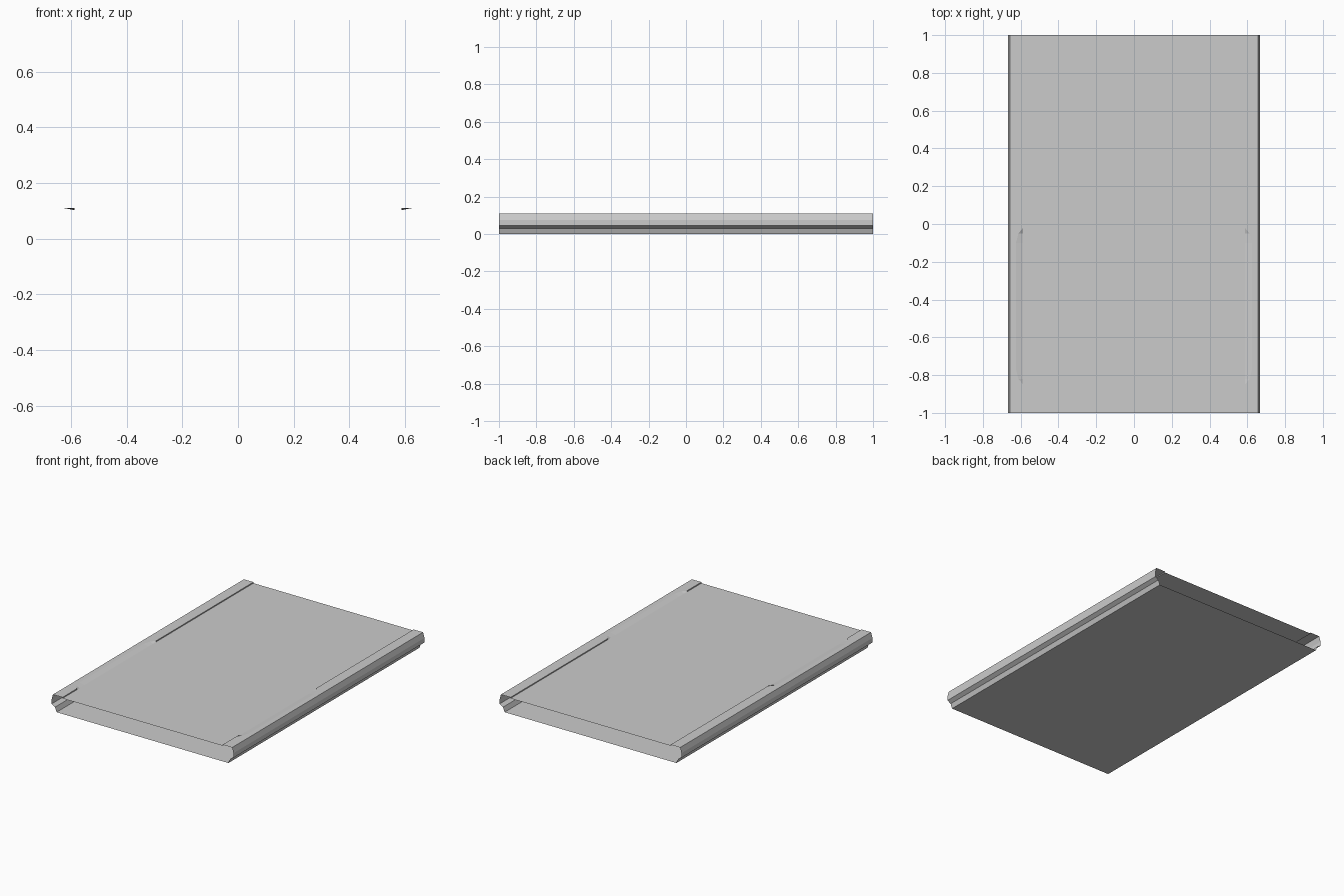
import bpy, bmesh

if "Cube" in bpy.data.objects:
    bpy.data.objects.remove(bpy.data.objects["Cube"])

# Half of the cross-section (x, z), from bottom centre side up to the panel edge
OUTER = [(0.63, 0.0), (0.642, 0.03), (0.667, 0.045), (0.667, 0.075), (0.657, 0.11)]
LIP_X, LIP_Z, PANEL_Z = 0.587, 0.11, 0.103

# Stations along the length: (y, how far the lip is scooped back)
STATIONS = [(-1.0, 0), (-0.85, 0), (-0.82, 0.025), (-0.77, 0.038),
            (-0.10, 0.038), (-0.05, 0.025), (-0.02, 0), (1.0, 0)]


def section(scoop):
    """Closed cross-section, mirrored left to right."""
    half = OUTER + [(LIP_X + scoop, LIP_Z), (LIP_X, PANEL_Z)]
    return half + [(-x, z) for x, z in reversed(half)]


# Open-ended sleeve: bottom sheet, grooved sides, lips with finger scoops, top panel
bm = bmesh.new()
rings = [[bm.verts.new((x, y, z)) for x, z in section(s)] for y, s in STATIONS]
for a, b in zip(rings, rings[1:]):
    n = len(a)
    for i in range(n):
        j = (i + 1) % n
        bm.faces.new((a[i], a[j], b[j], b[i]))
# Merge the flat strips so only the scooped lips stay subdivided
bmesh.ops.dissolve_limit(bm, angle_limit=0.002, verts=bm.verts, edges=bm.edges)

# Make the bottom sheet face down and the rest outward
bmesh.ops.recalc_face_normals(bm, faces=bm.faces)
bm.normal_update()
bottom = min(bm.faces, key=lambda f: f.calc_center_median().z)
if bottom.normal.z > 0:
    bmesh.ops.reverse_faces(bm, faces=bm.faces)

mesh = bpy.data.meshes.new("tray_sleeve")
bm.to_mesh(mesh)
bm.free()
sleeve = bpy.data.objects.new("tray_sleeve", mesh)
bpy.context.collection.objects.link(sleeve)
